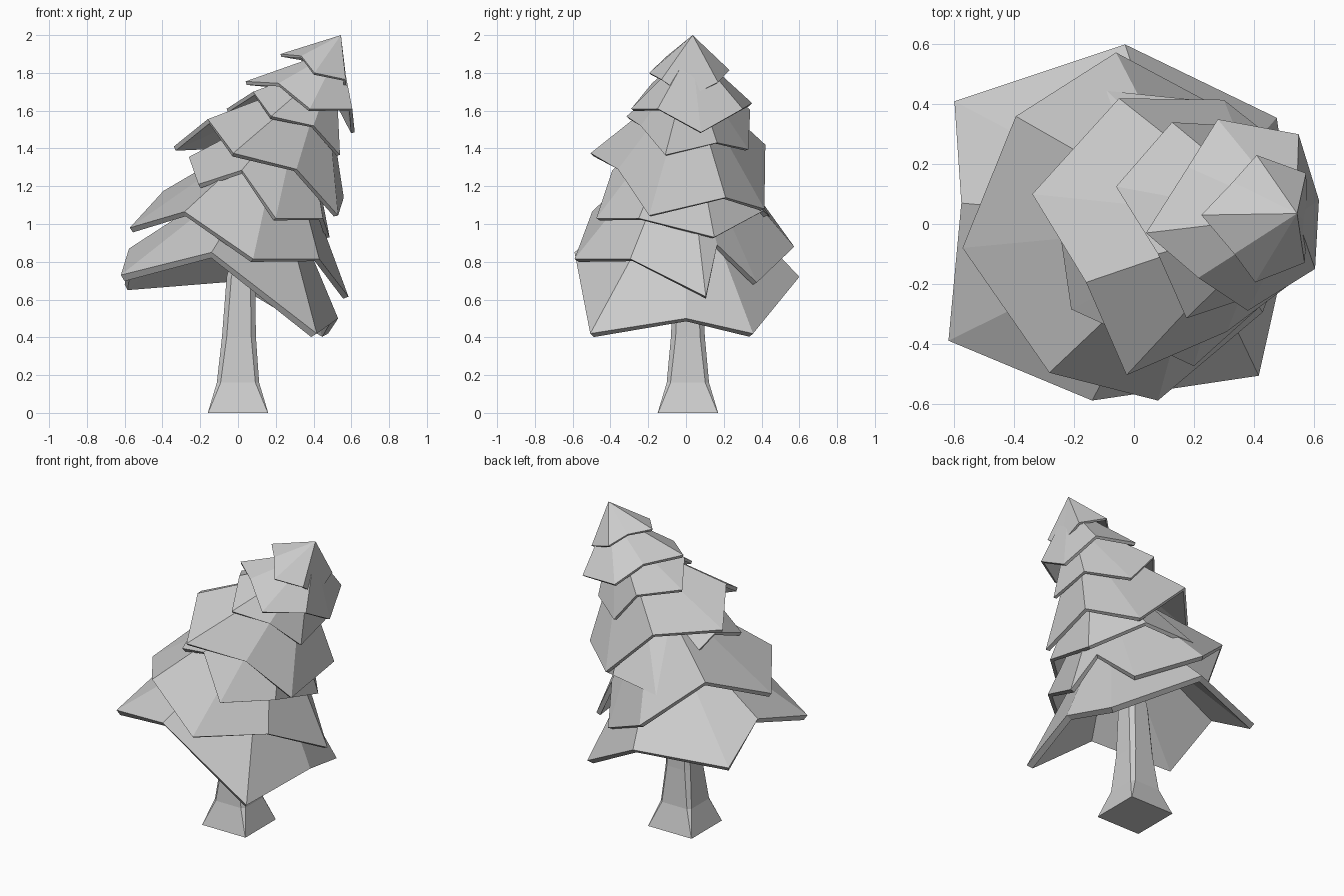
import bpy, bmesh
from mathutils import Vector

if "Cube" in bpy.data.objects:
    bpy.data.objects.remove(bpy.data.objects["Cube"])


def make_object(name, verts, faces):
    bm = bmesh.new()
    vs = [bm.verts.new(v) for v in verts]
    for f in faces:
        bm.faces.new([vs[i] for i in f])
    bmesh.ops.remove_doubles(bm, verts=bm.verts, dist=0.0005)
    bmesh.ops.recalc_face_normals(bm, faces=bm.faces)
    mesh = bpy.data.meshes.new(name)
    bm.to_mesh(mesh)
    bm.free()
    obj = bpy.data.objects.new(name, mesh)
    bpy.context.collection.objects.link(obj)
    return obj


def tier(name, peak, rim, thick, shrink=0.22):
    """Hollow skirt of boughs: zigzag rim joined to a small closed ring at the peak."""
    rim = [Vector(p) for p in rim]
    n = len(rim)
    mid = sum(rim, Vector()) / n
    top = [Vector(peak) + (p - mid) * shrink for p in rim]
    faces = [(i, (i + 1) % n, n + (i + 1) % n, n + i) for i in range(n)]
    if shrink:
        faces.append(tuple(range(n, 2 * n)))
        verts = rim + top
    else:
        faces = [(i, (i + 1) % n, n) for i in range(n)]
        verts = rim + [Vector(peak)]
    obj = make_object(name, verts, faces)
    # the open cone needs its normals pointing up and out
    up = sum(f.normal.z * f.area for f in obj.data.polygons)
    if up < 0:
        obj.data.flip_normals()
    mod = obj.modifiers.new("thickness", 'SOLIDIFY')
    mod.thickness = thick
    mod.offset = -1
    return obj


# Foliage tiers, bottom to top: low tips alternate with raised notches
tier("foliage_1", (0.12, 0, 1.2), [
    (-.62, -.39, .73), (-.14, -.59, .85), (.417, -.507, .42), (.53, 0, .5),
    (.477, .355, .42), (-.03, .6, .72), (-.6, .41, .68), (-.577, .07, .87)], .04)
tier("foliage_2", (0.2, 0, 1.4), [
    (-.573, -.08, .98), (-.283, -.497, 1.065), (.08, -.59, .815), (.43, -.295, .815),
    (.585, .105, .615), (.43, .165, .89), (.31, .375, .69), (-.06, .573, .88),
    (-.395, .36, 1.175)], .03)
tier("foliage_3", (0.29, 0, 1.55), [
    (-.21, -.285, 1.21), (.02, -.39, 1.285), (.2, -.475, 1.03), (.45, -.25, 1.03),
    (.485, .15, .93), (.25, .41, 1.07), (-.09, .445, 1.04), (-.26, .06, 1.355)], .025)
tier("foliage_4", (0.39, .01, 1.68), [
    (-.34, .1, 1.41), (-.16, -.195, 1.555), (-.025, -.505, 1.375), (.31, -.36, 1.29),
    (.53, -.195, 1.045), (.56, .21, 1.14), (.3, .415, 1.08), (-.05, .42, 1.42)], .025)
tier("foliage_5", (0.46, .02, 1.79), [
    (-.06, .125, 1.61), (.08, -.1, 1.7), (.175, -.315, 1.57), (.4, -.24, 1.52),
    (.54, -.11, 1.365), (.53, .165, 1.43), (.3, .33, 1.395), (.127, .34, 1.605)], .02)
tier("foliage_6", (0.515, .03, 1.89), [
    (.04, -.03, 1.755), (.215, -.18, 1.745), (.38, -.29, 1.61), (.605, -.15, 1.61),
    (.618, .08, 1.485), (.55, .3, 1.61), (.28, .35, 1.64), (.18, .19, 1.74)], .02, 0.15)
tier("foliage_7", (0.545, .035, 2.0), [
    (.225, .03, 1.9), (.335, -.1, 1.89), (.405, -.195, 1.8), (.57, -.13, 1.765),
    (.58, .005, 1.67), (.575, .17, 1.75), (.41, .23, 1.815), (.33, .14, 1.88)], .015, 0)

# Trunk: square flared foot, chamfered corners above, leaning with the tree
sections = [(0, 0, .16, .002), (0, .16, .112, .02), (.005, .4, .09, .025),
            (.015, .72, .075, .025), (.08, 1.05, .06, .02)]
verts, faces = [], []
for cx, z, h, c in sections:
    k = h - c
    for x, y in ((-k, -h), (k, -h), (h, -k), (h, k), (k, h), (-k, h), (-h, k), (-h, -k)):
        verts.append((cx + x, y + 0.01, z))
for s in range(len(sections) - 1):
    for i in range(8):
        a, b = s * 8 + i, s * 8 + (i + 1) % 8
        faces.append((a, b, b + 8, a + 8))
faces.append(tuple(range(8)))
faces.append(tuple(range(len(verts) - 8, len(verts))))
make_object("trunk", verts, faces)
